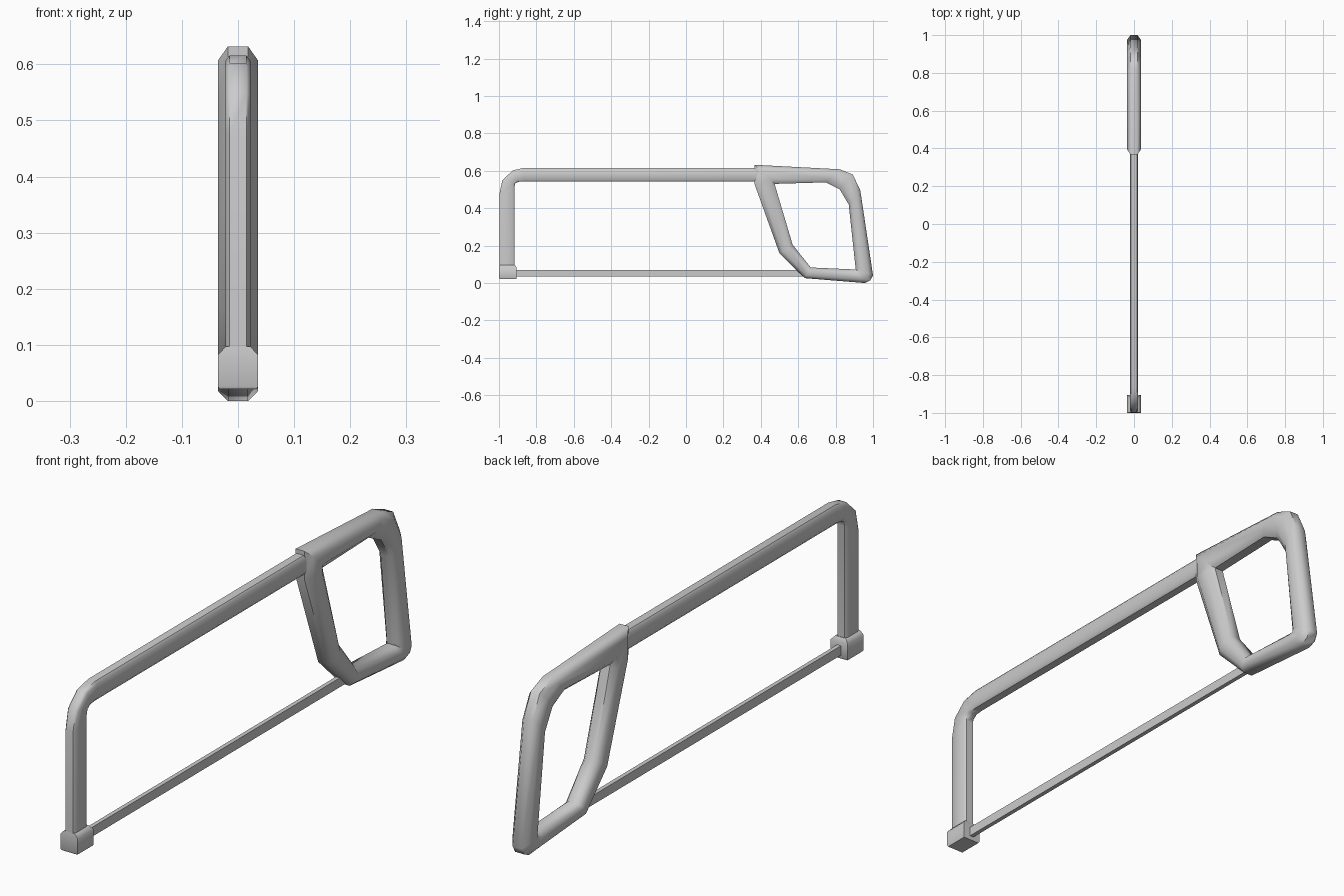
import bpy, bmesh
from mathutils import Vector

if "Cube" in bpy.data.objects:
    bpy.data.objects.remove(bpy.data.objects["Cube"])


def loft(name, rings, closed=False, angle=50):
    """Skin a series of equal-sized rings, capping the ends if open."""
    bm = bmesh.new()
    loops = [[bm.verts.new(p) for p in ring] for ring in rings]
    n = len(loops[0])
    for i in range(len(loops) if closed else len(loops) - 1):
        a, b = loops[i], loops[(i + 1) % len(loops)]
        for j in range(n):
            k = (j + 1) % n
            bm.faces.new((a[j], a[k], b[k], b[j]))
    if not closed:
        bm.faces.new(loops[0])
        bm.faces.new(loops[-1])
    bmesh.ops.recalc_face_normals(bm, faces=bm.faces)
    me = bpy.data.meshes.new(name)
    bm.to_mesh(me)
    bm.free()
    ob = bpy.data.objects.new(name, me)
    bpy.context.collection.objects.link(ob)
    bpy.ops.object.select_all(action='DESELECT')
    ob.select_set(True)
    bpy.context.view_layer.objects.active = ob
    bpy.ops.object.shade_smooth_by_angle(angle=angle * 3.14159 / 180)
    return ob


def section(outer, inner, edge, half, t):
    """Chamfered octagon spanning an outer and an inner (y, z) point."""
    o, i = Vector(outer), Vector(inner)
    side = [(edge, 0), (half, t), (half, 1 - t), (edge, 1)]
    pts = side + [(-x, f) for x, f in reversed(side)]
    return [(x, *o.lerp(i, f)) for x, f in pts]


def rect(x, y0, y1, z):
    return [(-x, y0, z), (x, y0, z), (x, y1, z), (-x, y1, z)]


# Handle: closed loop, outer / inner profile pairs
handle = [
    ((0.367, 0.632), (0.474, 0.530)),
    ((0.822, 0.608), (0.747, 0.538)),
    ((0.892, 0.580), (0.822, 0.500)),
    ((0.932, 0.495), (0.870, 0.420)),
    ((1.000, 0.040), (0.906, 0.085)),
    ((0.985, 0.014), (0.908, 0.072)),
    ((0.956, 0.000), (0.890, 0.073)),
    ((0.635, 0.026), (0.667, 0.083)),
    ((0.500, 0.158), (0.570, 0.205)),
    ((0.367, 0.527), (0.478, 0.515)),
]
loft("handle", [section(o, i, 0.018, 0.036, 0.25) for o, i in handle], closed=True)

# Frame bar: up from the front block, round the corner, back into the handle
bar = [
    ((-0.998, 0.08), (-0.917, 0.08)),
    ((-0.998, 0.474), (-0.917, 0.515)),
    ((-0.982, 0.549), (-0.913, 0.532)),
    ((-0.926, 0.602), (-0.898, 0.541)),
    ((-0.865, 0.616), (-0.865, 0.544)),
    ((0.42, 0.616), (0.42, 0.544)),
]
loft("frame_bar", [section(o, i, 0.015, 0.022, 0.13) for o, i in bar])

# Front blade mount
loft("blade_mount", [
    rect(0.033, -0.997, -0.908, 0.021),
    rect(0.036, -1.0, -0.905, 0.026),
    rect(0.036, -1.0, -0.905, 0.082),
    rect(0.022, -0.998, -0.915, 0.097),
])

# Blade
loft("blade", [rect(0.008, -0.93, 0.66, 0.035), rect(0.008, -0.93, 0.66, 0.07)], angle=30)
